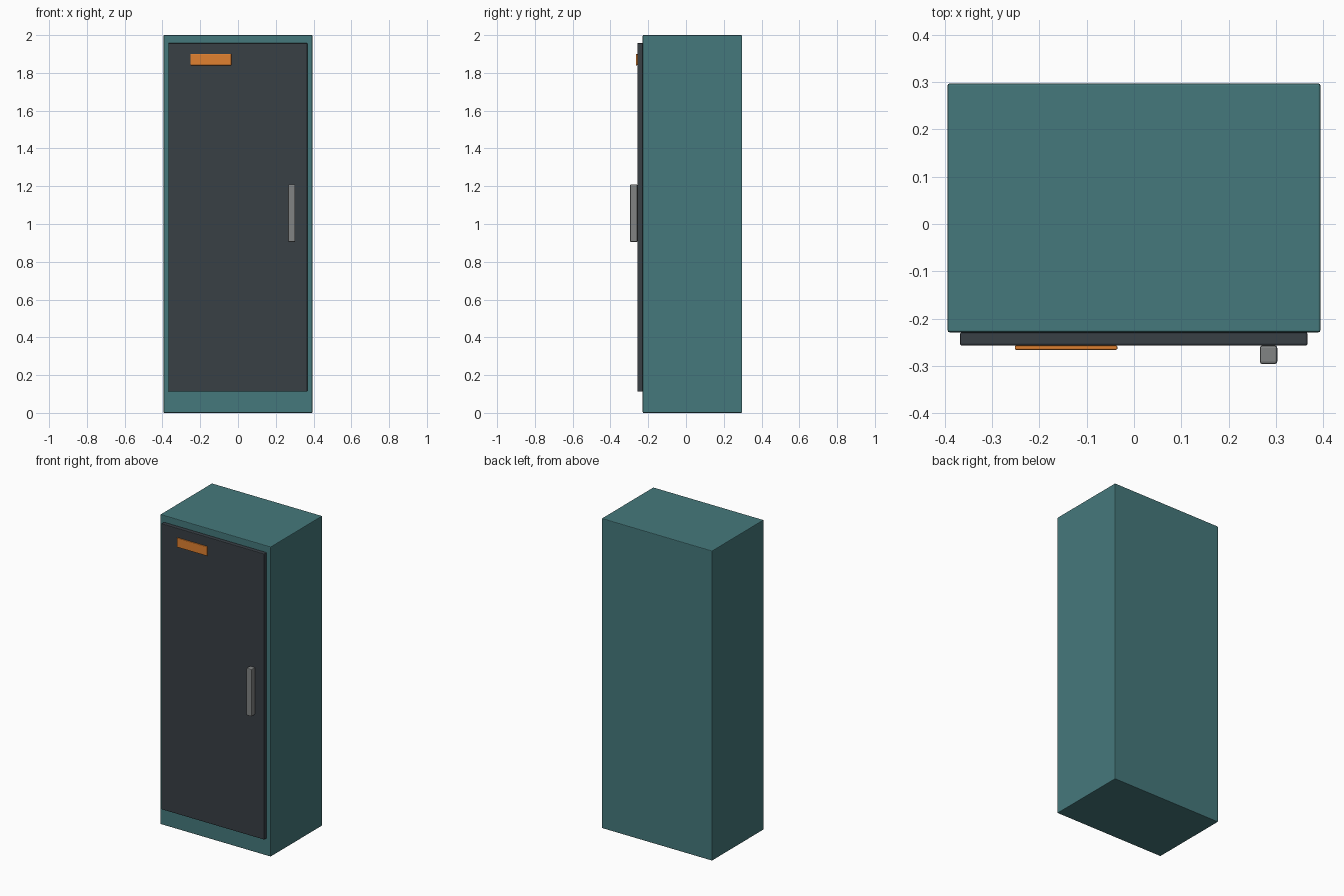
import bpy

if "Cube" in bpy.data.objects:
    bpy.data.objects.remove(bpy.data.objects["Cube"])


def box(name, x, y, z, bevel, color=None):
    """Box from (min, max) ranges with softened edges."""
    bpy.ops.mesh.primitive_cube_add(
        size=1, location=[(a + b) / 2 for a, b in (x, y, z)])
    ob = bpy.context.object
    ob.name = name
    ob.scale = [b - a for a, b in (x, y, z)]
    bpy.ops.object.transform_apply(location=False, rotation=False, scale=True)
    mod = ob.modifiers.new("edge_bevel", 'BEVEL')
    mod.width = bevel
    mod.segments = 2
    if color:
        mat = bpy.data.materials.new(name + "_paint")
        mat.diffuse_color = (*color, 1)
        mat.use_nodes = True
        mat.node_tree.nodes["Principled BSDF"].inputs["Base Color"].default_value = mat.diffuse_color
        ob.data.materials.append(mat)
    return ob


# Cabinet carcass
box("cabinet_body", (-0.394, 0.394), (-0.229, 0.297), (0, 2), 0.004,
    (0.06, 0.19, 0.20))
# Front door panel
box("door", (-0.368, 0.367), (-0.257, -0.229), (0.113, 1.958), 0.004,
    (0.04, 0.05, 0.06))
# Vertical pull handle
box("handle", (0.266, 0.303), (-0.296, -0.257), (0.905, 1.21), 0.005,
    (0.22, 0.23, 0.23))
# Orange plate near the top of the door
box("label_plate", (-0.252, -0.035), (-0.266, -0.257), (1.84, 1.9), 0.003,
    (0.75, 0.22, 0.03))
